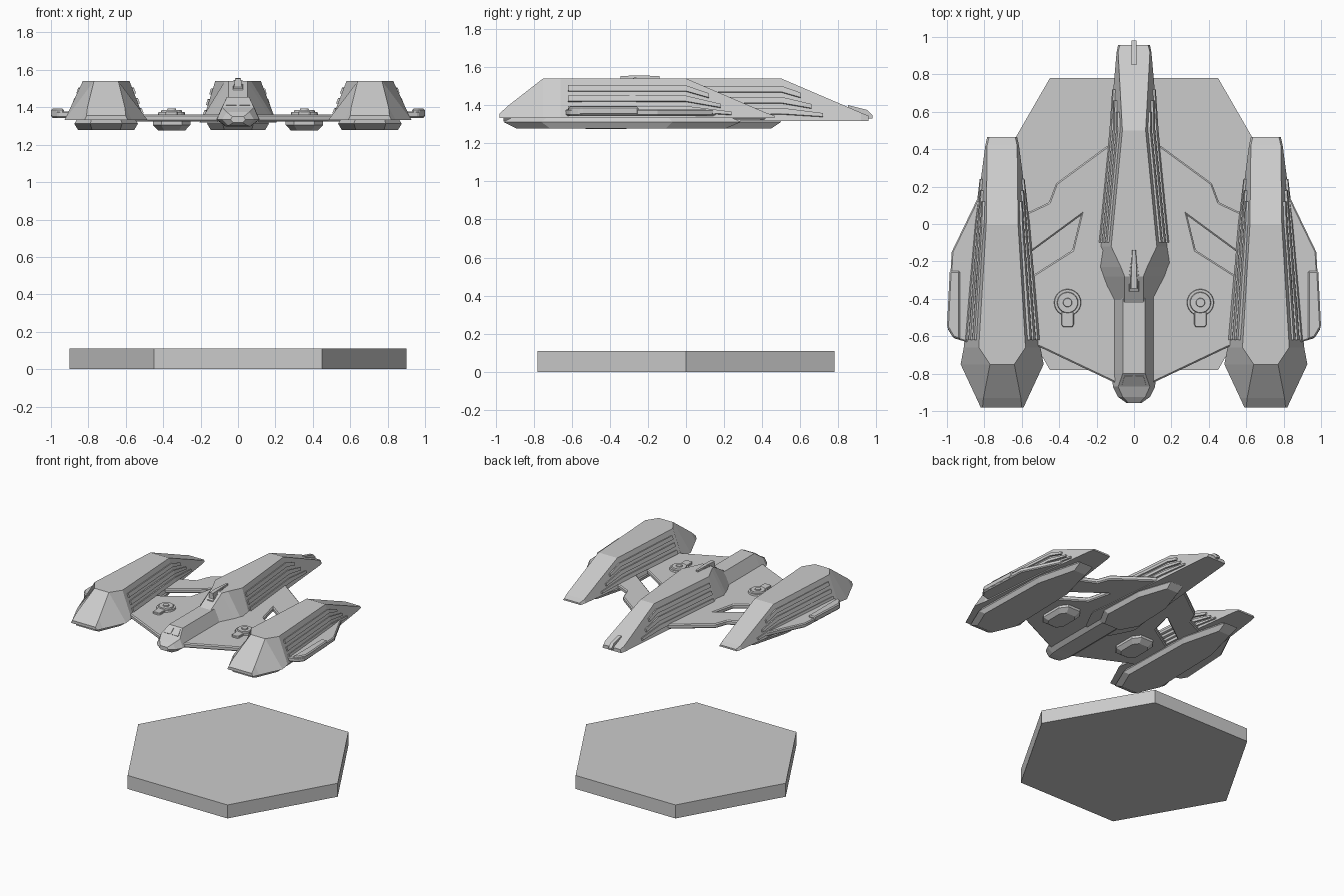
import bpy, bmesh, math
from mathutils import Vector

cube = bpy.data.objects.get("Cube")
if cube:
    bpy.data.objects.remove(cube, do_unlink=True)

grey = bpy.data.materials.new("light_grey")
grey.use_nodes = True
grey.diffuse_color = (0.6, 0.6, 0.6, 1)
grey.node_tree.nodes["Principled BSDF"].inputs["Base Color"].default_value = (0.6, 0.6, 0.6, 1)


def skin(name, rings, mirror=False, bevel=0):
    """Join equal rings of points into a closed, capped solid."""
    bm = bmesh.new()
    loops = [[bm.verts.new(p) for p in ring] for ring in rings]
    n = len(loops[0])
    for a, b in zip(loops, loops[1:]):
        for i in range(n):
            j = (i + 1) % n
            bm.faces.new((a[i], a[j], b[j], b[i]))
    bm.faces.new(loops[0])
    bm.faces.new(loops[-1])
    bmesh.ops.recalc_face_normals(bm, faces=bm.faces)
    mesh = bpy.data.meshes.new(name)
    bm.to_mesh(mesh)
    bm.free()
    mesh.materials.append(grey)
    ob = bpy.data.objects.new(name, mesh)
    bpy.context.collection.objects.link(ob)
    if bevel:
        mod = ob.modifiers.new("edge", "BEVEL")
        mod.width = bevel
        mod.segments = 1
    if mirror:
        ob.modifiers.new("other_side", "MIRROR")
    return ob


def loft(name, sections, xc=0, **kw):
    """Sections along y: each is y and (half width, height) pairs, bottom to top."""
    rings = []
    for y, prof in sections:
        ring = [(xc + h, y, z) for h, z in prof]
        ring += [(xc - h, y, z) for h, z in reversed(prof)]
        rings.append(ring)
    return skin(name, rings, **kw)


def slab(name, outline, z0, z1, s0=1, s1=1, **kw):
    """Plate from an outline, with either end scaled for sloping sides."""
    cx = sum(p[0] for p in outline) / len(outline)
    cy = sum(p[1] for p in outline) / len(outline)
    rings = [[(cx + (x - cx) * s, cy + (y - cy) * s, z) for x, y in outline]
             for z, s in ((z0, s0), (z1, s1))]
    return skin(name, rings, **kw)


def circle(cx, cy, r, n=24):
    return [(cx + r * math.cos(math.tau * i / n), cy + r * math.sin(math.tau * i / n)) for i in range(n)]


def flank(sections, y, t):
    """Half width and height at fraction t up a hull's side."""
    for (y0, p0), (y1, p1) in zip(sections, sections[1:]):
        if y0 <= y <= y1:
            f = (y - y0) / (y1 - y0)
            a, b = (Vector(p0[k]).lerp(Vector(p1[k]), f) for k in (0, -1))
            return a.lerp(b, t)


def ribs(name, sections, xc, y0, y1, sides, mirror):
    """Raised strips that run along the sloping hull sides."""
    mids = [s[0] for s in sections if y0 < s[0] < y1]
    for side in sides:
        for k, t in enumerate((0.22, 0.48, 0.74)):
            rings = []
            for y in [y0] + mids + [y1 - 0.06 * k]:
                lo, hi = flank(sections, y, t - 0.07), flank(sections, y, t + 0.07)
                out = Vector((hi.y - lo.y, lo.x - hi.x)).normalized() * 0.012
                pts = (lo - out, lo + out, hi + out, hi - out)
                rings.append([(xc + side * p.x, y, p.y) for p in pts])
            skin(f"{name}_{k}_{'outer' if side > 0 else 'inner'}", rings, mirror=mirror)


def hull(rows, zb):
    return [(y, [(hb, zb), (ht, zt)]) for y, hb, ht, zt in rows]


# Stand
slab("stand", circle(0, 0, 0.9, 6), 0, 0.11)

# Main wing with a slot and a rear strut on each side
half = [(0.1, -0.85), (0.5, -0.66), (0.7, -0.6), (0.7, -0.375), (0.33, -0.14),
        (0.285, 0.045), (0.7, -0.26), (0.7, 0.0), (0.455, 0.115), (0.417, 0.217), (0.14, 0.42)]
slab("main_wing", half + [(-x, y) for x, y in reversed(half)], 1.325, 1.362, bevel=0.008)

# Side engine hulls
X = 0.705
side_hull = hull([(-0.98, 0.115, 0.105, 1.355), (-0.93, 0.138, 0.1, 1.4),
                  (-0.75, 0.222, 0.065, 1.54), (-0.66, 0.205, 0.125, 1.54),
                  (0.0, 0.145, 0.085, 1.54), (0.42, 0.09, 0.08, 1.36),
                  (0.465, 0.08, 0.07, 1.345)], 1.332)
loft("side_hull", side_hull, X, mirror=True)
ribs("side_hull_rib", side_hull, X, -0.62, 0.24, (1, -1), True)

# Central hull
mid_hull = hull([(-0.43, 0.112, 0.05, 1.45), (-0.28, 0.19, 0.05, 1.54),
                 (-0.23, 0.207, 0.07, 1.54), (-0.12, 0.19, 0.122, 1.54),
                 (0.5, 0.13, 0.062, 1.54), (0.92, 0.093, 0.085, 1.36),
                 (0.957, 0.085, 0.075, 1.345)], 1.318)
loft("central_hull", mid_hull)
ribs("central_hull_rib", mid_hull, 0, -0.1, 0.72, (1, -1), False)
loft("tail_nub", [(y, [(0.014, 1.33), (0.014, z)]) for y, z in ((0.85, 1.4), (0.95, 1.375), (0.98, 1.345))])

# Cockpit fuselage
body = [(0.07, 1.3), (0.117, 1.335), (0.06, 1.455)]
loft("cockpit", [(-0.25, body), (-0.8, body),
                 (-0.87, [(0.065, 1.298), (0.113, 1.335), (0.085, 1.4)]),
                 (-0.925, [(0.05, 1.302), (0.085, 1.335), (0.06, 1.375)]),
                 (-0.957, [(0.025, 1.318), (0.04, 1.335), (0.03, 1.35)])])

# Windscreen panes lie on the sloping front of the cockpit
lift = Vector((0, -0.055, 0.07)).normalized() * 0.005
pane = [Vector(p) for p in ((0.007, -0.81, 1.447), (0.05, -0.81, 1.447),
                            (0.064, -0.858, 1.409), (0.007, -0.858, 1.409))]
skin("window_pane", [[p - lift for p in pane], [p + lift for p in pane]], mirror=True)

# Small gun on top of the central hull
loft("gun_mount", [(-0.36, [(0.035, 1.44), (0.025, 1.5)]), (-0.27, [(0.035, 1.44), (0.025, 1.545)]),
                   (-0.2, [(0.022, 1.5), (0.015, 1.545)])])
loft("gun", [(-0.345, [(0.022, 1.5), (0.016, 1.553)]), (-0.25, [(0.02, 1.53), (0.014, 1.556)]),
             (-0.14, [(0.011, 1.53), (0.008, 1.553)])])

# Outer fins
fin = [(0.76, 0.22), (0.83, 0.15), (0.975, -0.15), (0.997, -0.56), (0.965, -0.61), (0.8, -0.66)]
slab("outer_fin", fin, 1.343, 1.378, mirror=True, bevel=0.007)
edge = [(0.93, -0.25), (0.985, -0.25), (1.0, -0.55), (0.968, -0.605), (0.93, -0.62)]
slab("fin_edge_pod", edge, 1.347, 1.393, mirror=True, bevel=0.008)

# Wing turrets
TX, TY = 0.355, -0.42
slab("turret_base", circle(TX, TY, 0.074), 1.355, 1.375, s1=0.94, mirror=True)
slab("turret_ring", circle(TX, TY, 0.058), 1.37, 1.386, s1=0.92, mirror=True)
slab("turret_cap", circle(TX, TY, 0.026), 1.38, 1.393, s1=0.85, mirror=True)
slab("turret_arm", [(TX - 0.033, TY - 0.05), (TX + 0.033, TY - 0.05), (TX + 0.033, TY - 0.12),
                    (TX + 0.024, TY - 0.132), (TX - 0.024, TY - 0.132), (TX - 0.033, TY - 0.12)],
     1.355, 1.378, mirror=True, bevel=0.004)


# Keels and pods under the hull
def keel(name, xc, y0, y1, w, nose, mirror):
    right = [(w * 0.5, y0), (w, y0 + nose), (w * 0.9, y1 - nose * 1.8), (w * 0.35, y1)]
    pts = [(xc + x, y) for x, y in right] + [(xc - x, y) for x, y in reversed(right)]
    slab(name, pts, 1.278, 1.312, s0=0.88, mirror=mirror)
    slab(name + "_neck", pts, 1.312, 1.336, s1=0.92, mirror=mirror)


keel("side_keel", X, -0.96, 0.29, 0.17, 0.2, True)
keel("central_keel", 0, -0.3, 0.5, 0.165, 0.15, False)
pod = [(-0.055, -0.15), (0.055, -0.15), (0.1, -0.09), (0.1, 0.09),
       (0.055, 0.15), (-0.055, 0.15), (-0.1, 0.09), (-0.1, -0.09)]
pod = [(TX + x, TY + y) for x, y in pod]
slab("belly_pod", pod, 1.305, 1.33, mirror=True)
slab("belly_pod_foot", pod, 1.276, 1.305, s0=0.72, mirror=True)
